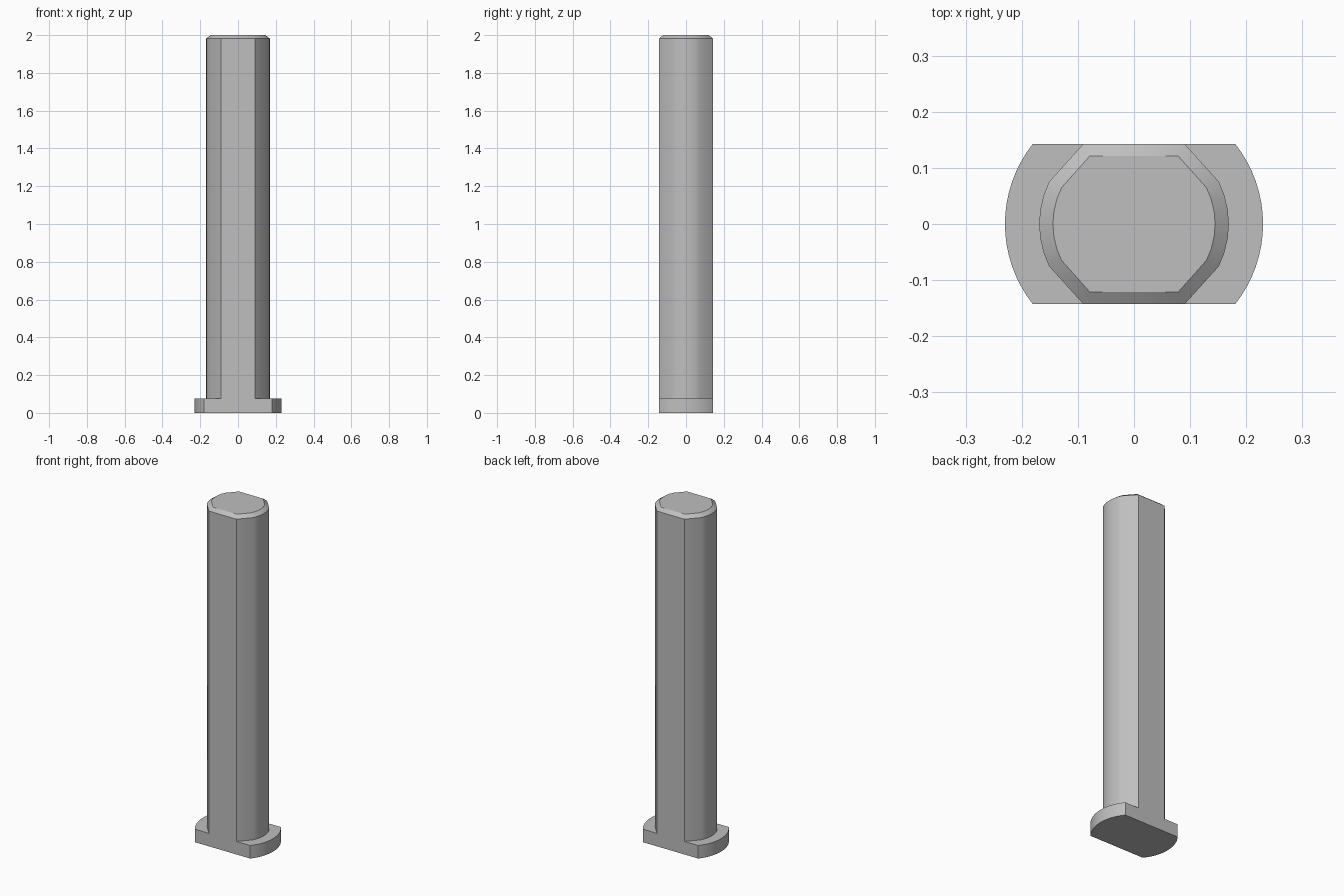
import bpy, bmesh
from math import radians, sin, cos, asin, sqrt

default = bpy.data.objects.get("Cube")
if default:
    bpy.data.objects.remove(default, do_unlink=True)

GREY = (0.52, 0.52, 0.52, 1)
steel = bpy.data.materials.new("plain grey")
steel.use_nodes = True
steel.diffuse_color = GREY
steel.node_tree.nodes["Principled BSDF"].inputs["Base Color"].default_value = GREY

HALF_DEPTH = 0.143
HEAD_TOP = 0.077


def mirrored(right_side):
    """Complete an outline from its right side by a half turn."""
    return right_side + [(-x, -y) for x, y in right_side]


def arc(radius, limit, steps):
    angles = [limit * (2 * i / steps - 1) for i in range(steps + 1)]
    return [(radius * cos(a), radius * sin(a)) for a in angles]


def shaft_outline(radius, half_depth):
    """Round bar with two flats, and a straight corner beside each flat."""
    x = sqrt(radius ** 2 - half_depth ** 2)
    side = arc(radius, radians(26.5), 6)
    return mirrored([(x, -half_depth)] + side + [(x, half_depth)])


def loft(name, layers):
    """Skin a stack of (outline, z) layers and cap both ends."""
    bm = bmesh.new()
    rings = [[bm.verts.new((x, y, z)) for x, y in outline] for outline, z in layers]
    n = len(rings[0])
    for low, high in zip(rings, rings[1:]):
        for i in range(n):
            j = (i + 1) % n
            bm.faces.new((low[i], low[j], high[j], high[i]))
    bm.faces.new(rings[0][::-1])
    bm.faces.new(rings[-1])
    mesh = bpy.data.meshes.new(name)
    bm.to_mesh(mesh)
    bm.free()
    mesh.materials.append(steel)
    obj = bpy.data.objects.new(name, mesh)
    bpy.context.collection.objects.link(obj)
    bpy.ops.object.select_all(action="DESELECT")
    obj.select_set(True)
    bpy.context.view_layer.objects.active = obj
    bpy.ops.object.shade_smooth_by_angle(angle=radians(30))
    return obj


# Flat-sided head with rounded ends
head = mirrored(arc(0.23, asin(HALF_DEPTH / 0.23), 16))
loft("bolt_head", [(head, 0), (head, HEAD_TOP)])

# Long shaft with a chamfered tip
body = shaft_outline(0.169, HALF_DEPTH)
tip = shaft_outline(0.1445, 0.121)
loft("bolt_shaft", [(body, HEAD_TOP), (body, 1.982), (tip, 2)])
